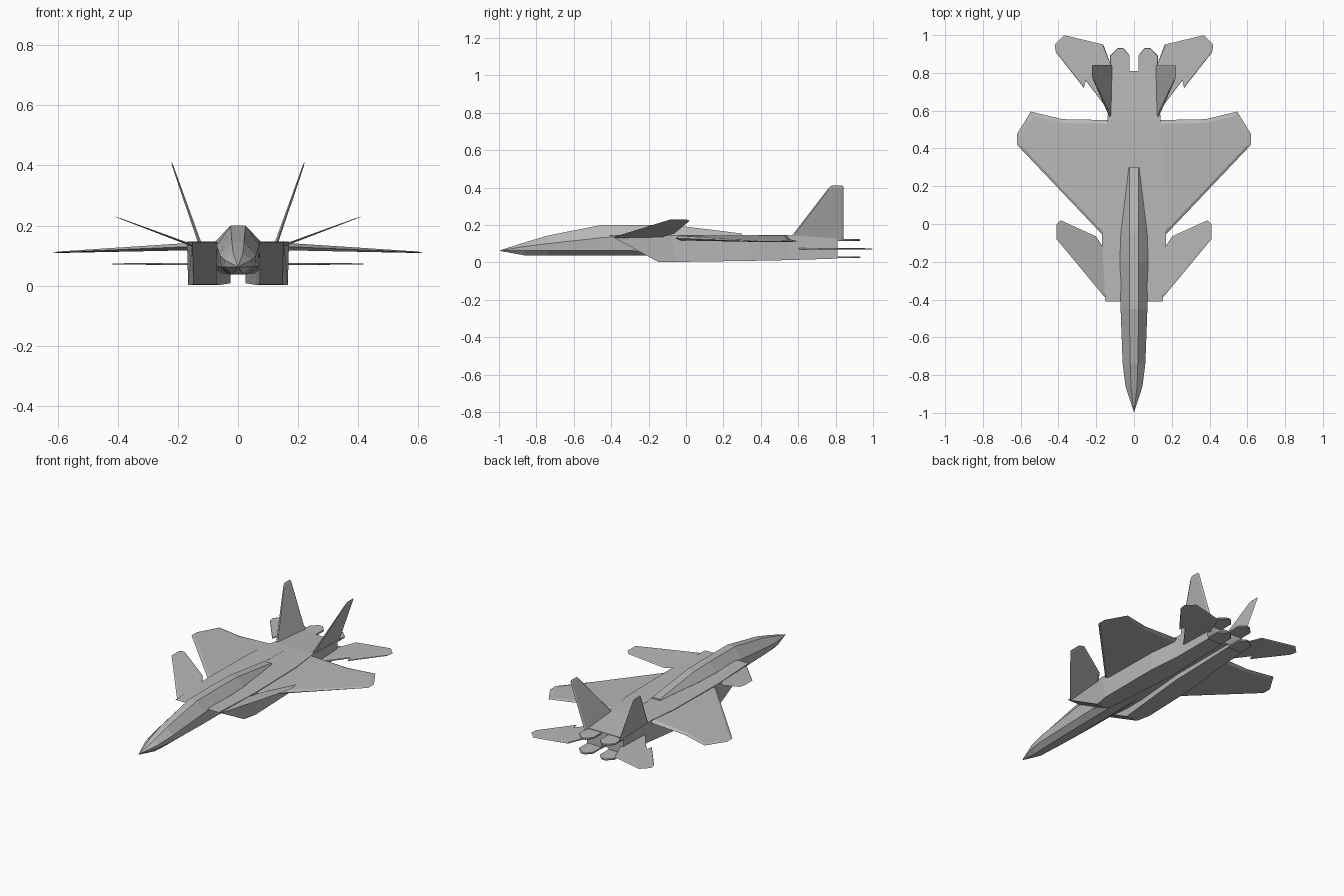
import bpy, bmesh
from mathutils import Vector

old = bpy.data.objects.get("Cube")
if old:
    bpy.data.objects.remove(old, do_unlink=True)

# One grey paint for the whole airframe
grey = bpy.data.materials.new("airframe grey")
grey.use_nodes = True
colour = (0.48, 0.48, 0.48, 1)
grey.diffuse_color = colour
grey.node_tree.nodes["Principled BSDF"].inputs["Base Color"].default_value = colour


def finish(bm, name, mirror):
    bmesh.ops.remove_doubles(bm, verts=bm.verts, dist=0.0002)
    bmesh.ops.recalc_face_normals(bm, faces=bm.faces)
    mesh = bpy.data.meshes.new(name)
    bm.to_mesh(mesh)
    bm.free()
    mesh.materials.append(grey)
    obj = bpy.data.objects.new(name, mesh)
    bpy.context.collection.objects.link(obj)
    if mirror:
        obj.modifiers.new("mirror", "MIRROR")
        obj.modifiers["mirror"].use_mirror_merge = False


def loft(name, rings, mirror=False):
    """Skin a row of equal-length point rings and cap both ends."""
    bm = bmesh.new()
    loops = [[bm.verts.new(p) for p in ring] for ring in rings]
    for a, b in zip(loops, loops[1:]):
        for i in range(len(a)):
            j = (i + 1) % len(a)
            bm.faces.new((a[i], a[j], b[j], b[i]))
    bm.faces.new(loops[0])
    bm.faces.new(loops[-1])
    finish(bm, name, mirror)


def panel(name, root, tip, outline, half_root, half_tip, inset=0.1):
    """Mirrored thin surface with chamfered edges; outline is (span, y)."""
    root, tip = Vector(root), Vector(tip)
    span = tip - root
    normal = span.cross(Vector((0, 1, 0))).normalized()
    mid_s = sum(s for s, y in outline) / len(outline)
    mid_y = sum(y for s, y in outline) / len(outline)

    def place(s, y, side):
        if side:
            s = s + (mid_s - s) * inset if s > 0 else s
            y += (mid_y - y) * inset
        half = half_root + (half_tip - half_root) * s
        return root + span * s + Vector((0, y, 0)) + normal * half * side

    loft(name, [[place(s, y, side) for s, y in outline] for side in (-1, 0, 1)], True)


# Nose, canopy and spine: y, then (half width, z) from top to bottom
stations = [
    (-0.995, (0.0005, 0.064), (0.001, 0.063), (0.001, 0.062), (0.0005, 0.061)),
    (-0.86, (0.016, 0.107), (0.045, 0.085), (0.043, 0.062), (0.02, 0.037)),
    (-0.74, (0.02, 0.143), (0.06, 0.1), (0.056, 0.062), (0.025, 0.036)),
    (-0.45, (0.025, 0.2), (0.071, 0.132), (0.065, 0.062), (0.03, 0.036)),
    (-0.2, (0.025, 0.2), (0.075, 0.147), (0.07, 0.065), (0.03, 0.037)),
    (-0.05, (0.025, 0.197), (0.07, 0.147), (0.065, 0.065), (0.03, 0.038)),
    (0.3, (0.025, 0.154), (0.027, 0.146), (0.026, 0.065), (0.02, 0.04)),
]
loft("fuselage", [[(x, y, z) for x, z in half] + [(-x, y, z) for x, z in reversed(half)]
                  for y, *half in stations])

# Centre body joining the two engine nacelles
loft("centre_body", [[(-w, y, b), (w, y, b), (w, y, t), (-w, y, t)] for y, w, b, t in [
    (-0.38, 0.065, 0.07, 0.142), (0, 0.07, 0.04, 0.145), (0.3, 0.06, 0.04, 0.145),
    (0.55, 0.035, 0.04, 0.145), (0.81, 0.03, 0.04, 0.128)]])

# Box nacelles with raked intakes: top y, bottom y, inner x, outer x, top z, bottom z
nacelle = [
    (-0.41, -0.15, 0.072, 0.152, 0.145, 0.003),
    (-0.08, -0.06, 0.06, 0.17, 0.146, 0.002),
    (0.35, 0.35, 0.025, 0.163, 0.146, 0.008),
    (0.55, 0.55, 0.025, 0.14, 0.145, 0.012),
    (0.81, 0.81, 0.025, 0.13, 0.128, 0.02),
]
loft("engine_nacelle", [[(xi, yt, zt), (xo, yt, zt), (xo - 0.004, yb, zb), (xi, yb, zb)]
                        for yt, yb, xi, xo, zt, zb in nacelle], True)

# Main wings
panel("main_wing", (0.13, 0, 0.131), (0.62, 0, 0.11),
      [(0, -0.1), (0.08, -0.055), (1, 0.42), (1, 0.475), (0.85, 0.595), (0.51, 0.555), (0, 0.55)],
      0.013, 0.002)

# Upswept foreplanes
panel("foreplane", (0.15, 0, 0.133), (0.41, 0, 0.23),
      [(0, -0.39), (0.06, -0.375), (1, -0.08), (1, 0), (0.92, 0.02), (0.2, -0.065), (0.06, -0.12), (0, -0.12)],
      0.004, 0.001)

# Horizontal tails with a notched leading edge
panel("tailplane", (0.11, 0, 0.072), (0.42, 0, 0.072),
      [(0, 0.59), (0.08, 0.6), (0.47, 0.76), (0.5, 0.72), (0.98, 0.91), (1, 0.95), (0.84, 1), (0.17, 0.95), (0, 0.81)],
      0.004, 0.002, 0.03)

# Canted tail fins
panel("tail_fin", (0.12, 0, 0.12), (0.222, 0, 0.412),
      [(0, 0.55), (0.07, 0.565), (0.96, 0.765), (1, 0.78), (1, 0.835), (0.97, 0.843), (0, 0.843)],
      0.006, 0.002)

# Upper and lower exhaust flaps
for name, z in (("upper_exhaust_flap", 0.12), ("lower_exhaust_flap", 0.027)):
    panel(name, (0.025, 0, z), (0.127, 0, z),
          [(0, 0.78), (0, 0.895), (0.3, 0.932), (0.6, 0.932), (1, 0.89), (1, 0.78)],
          0.005, 0.005, 0.05)
